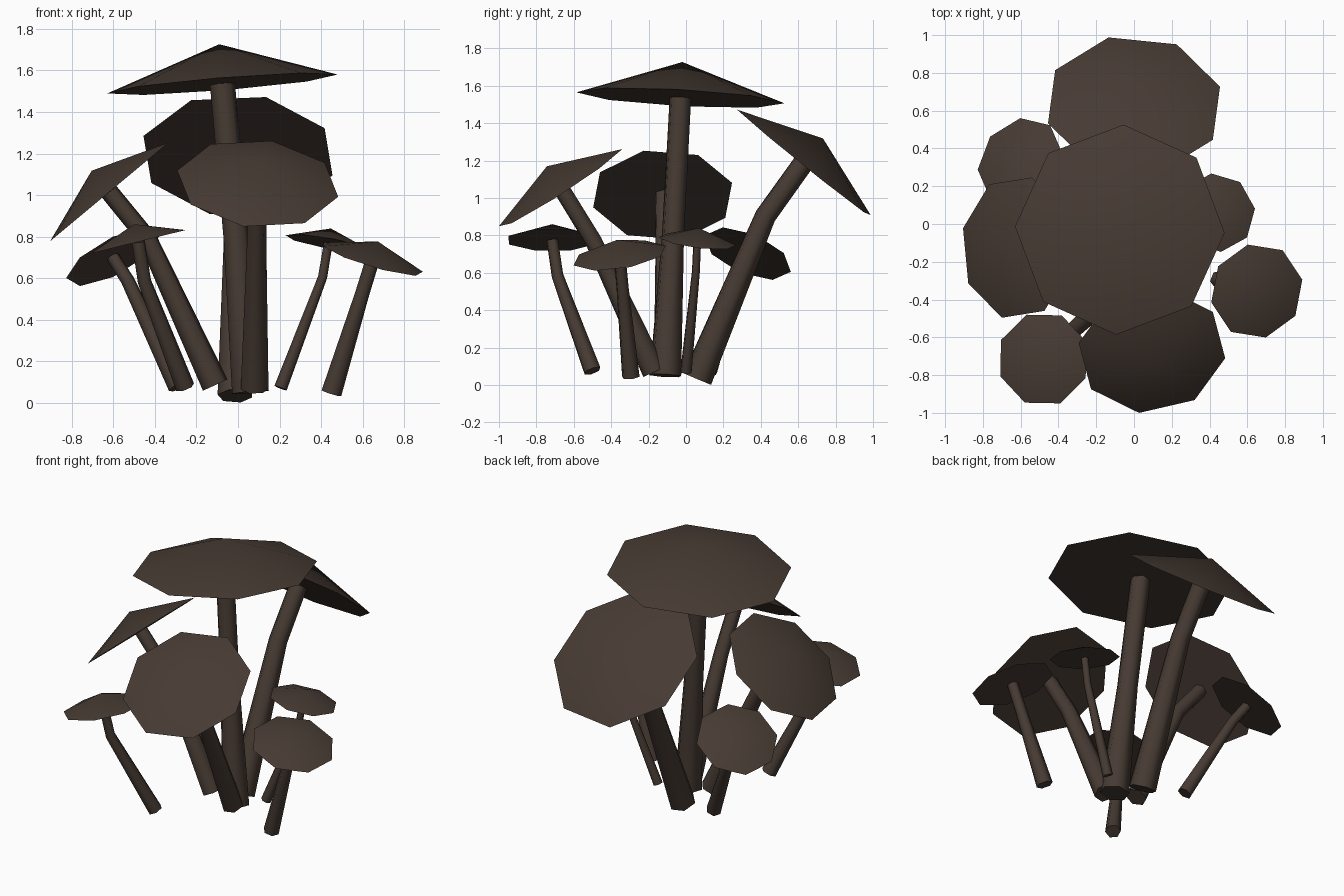
import bpy, bmesh, math
from mathutils import Vector as V

if "Cube" in bpy.data.objects:
    bpy.data.objects.remove(bpy.data.objects["Cube"])

brown = bpy.data.materials.new("dark mushroom brown")
brown.diffuse_color = (0.062, 0.043, 0.033, 1)
brown.use_nodes = True
brown.node_tree.nodes["Principled BSDF"].inputs["Base Color"].default_value = brown.diffuse_color


def finish(bm, name):
    bmesh.ops.recalc_face_normals(bm, faces=bm.faces[:])
    me = bpy.data.meshes.new(name)
    bm.to_mesh(me)
    bm.free()
    me.materials.append(brown)
    ob = bpy.data.objects.new(name, me)
    bpy.context.collection.objects.link(ob)
    bpy.context.view_layer.objects.active = ob
    for o in bpy.context.selected_objects:
        o.select_set(False)
    ob.select_set(True)
    bpy.ops.object.shade_smooth_by_angle(angle=math.radians(65))


def ring(bm, centre, n, radius, sides, degrees):
    # regular ring around axis n; degrees is the first corner's heading from above
    a = math.radians(degrees)
    u = V((math.cos(a), math.sin(a), 0))
    u.z = -u.dot(n) / n.z
    u.normalize()
    w = n.cross(u)
    return [bm.verts.new(centre + radius * (u * math.cos(t) + w * math.sin(t)))
            for t in (math.tau * i / sides for i in range(sides))]


def cap(name, centre, n, radius, heading):
    # eight-sided shallow cone with a flat underside
    bm = bmesh.new()
    rim = ring(bm, centre, n, radius, 8, heading)
    tip = bm.verts.new(centre + n * radius * 0.345)
    for i in range(8):
        bm.faces.new((rim[i], rim[(i + 1) % 8], tip))
    bm.faces.new(rim[::-1])
    finish(bm, name)


def stem(name, base, top, radius, bend, lift):
    # six-sided tapering stalk with one bend, rings square to the path
    bm = bmesh.new()
    mid = base.lerp(top, bend) + V((0, 0, lift))
    low, high = (mid - base).normalized(), (top - mid).normalized()
    rings = [ring(bm, base, low, radius, 6, 10),
             ring(bm, mid, (low + high).normalized(), radius * 0.7, 6, 10),
             ring(bm, top, high, radius * 0.68, 6, 10)]
    for lo, hi in zip(rings, rings[1:]):
        for i in range(6):
            j = (i + 1) % 6
            bm.faces.new((lo[i], lo[j], hi[j], hi[i]))
    bm.faces.new(rings[0][::-1])
    bm.faces.new(rings[-1])
    finish(bm, name)


def mushroom(name, centre, tilt, radius, heading, base, thick, bend, lift):
    n = V((*tilt, math.sqrt(1 - tilt[0] ** 2 - tilt[1] ** 2)))
    cap(name + "_cap", V(centre), n, radius, heading)
    stem(name + "_stem", V(base), V(centre), thick, bend, lift)


# four large mushrooms
mushroom("tall", (-.075, -.03, 1.535), (-.08, .055), .557, 88, (.06, -.11, .05), .09, .5, 0)
mushroom("back", (0, .63, 1.19), (.03, .626), .475, 12, (-.015, .06, .032), .085, .64, .13)
mushroom("front", (.095, -.67, 1.055), (.08, -.54), .395, -6, (.08, -.17, .07), .068, .65, .06)
mushroom("left", (-.62, -.125, 1.015), (-.64, 0), .385, 258, (-.11, -.11, .085), .066, .64, .11)
# four small mushrooms
mushroom("front_left", (-.48, -.715, .775), (-.24, 0), .252, 247, (-.255, -.5, .075), .047, .87, -.1)
mushroom("front_right", (.65, -.355, .692), (.28, -.15), .256, 101, (.45, -.295, .045), .05, .73, 0)
mushroom("back_right", (.435, .06, .768), (.17, .12), .21, 6, (.205, 0, .07), .032, .88, -.08)
mushroom("back_left", (-.603, .33, .702), (-.44, .35), .25, 140, (-.29, .125, .075), .047, .77, .03)
